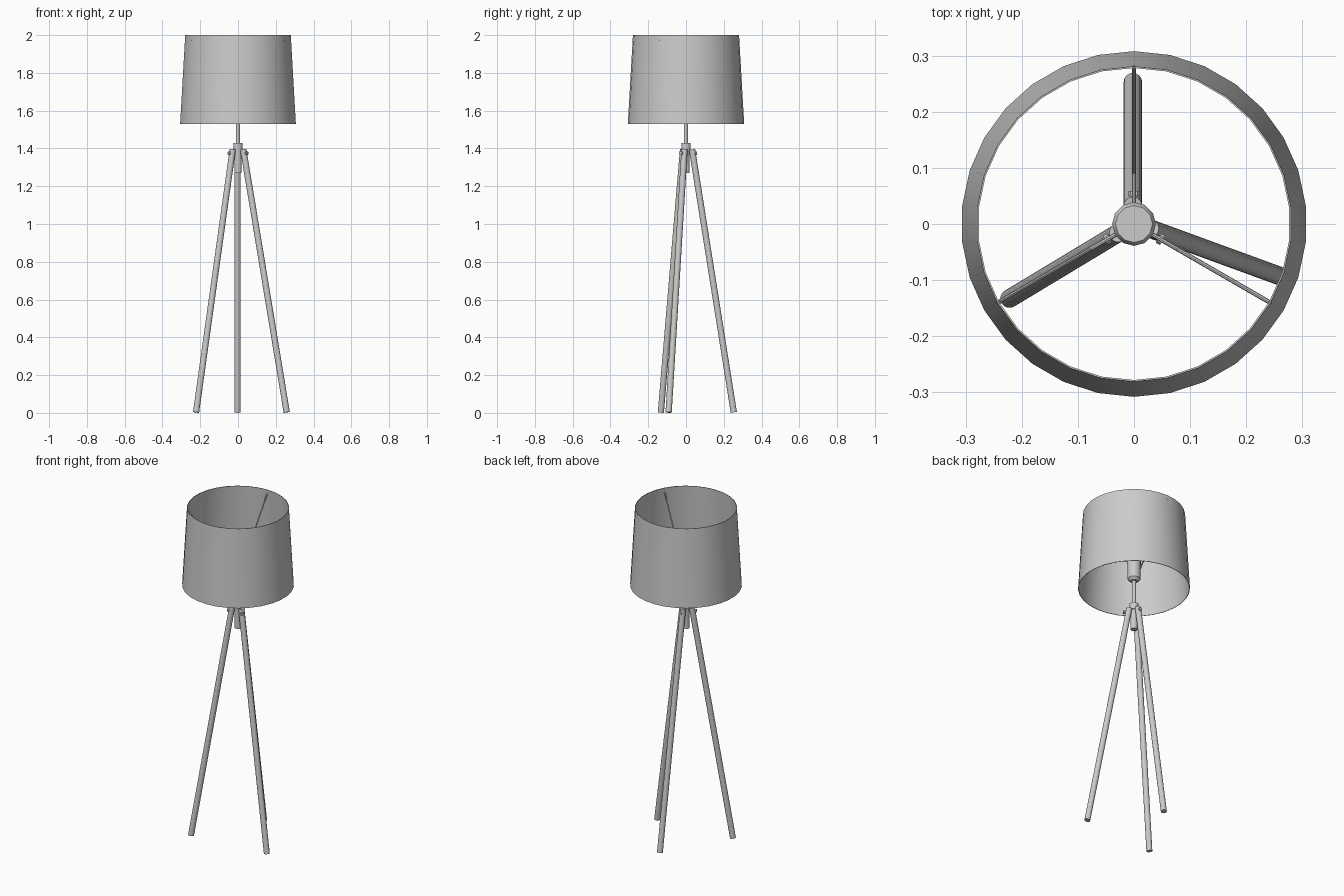
import bpy
from math import radians, sin, cos, pi, tau
from mathutils import Vector

cube = bpy.data.objects.get("Cube")
if cube:
    bpy.data.objects.remove(cube, do_unlink=True)

GREY = (0.6, 0.6, 0.6, 1)
mat = bpy.data.materials.new("plain_grey")
mat.use_nodes = True
mat.diffuse_color = GREY
mat.node_tree.nodes["Principled BSDF"].inputs["Base Color"].default_value = GREY


def add_mesh(name, verts, faces):
    mesh = bpy.data.meshes.new(name)
    mesh.from_pydata(verts, [], faces)
    mesh.materials.append(mat)
    obj = bpy.data.objects.new(name, mesh)
    bpy.context.collection.objects.link(obj)
    bpy.ops.object.select_all(action="DESELECT")
    obj.select_set(True)
    bpy.context.view_layer.objects.active = obj
    bpy.ops.object.shade_smooth_by_angle(angle=radians(35))
    return obj


def lathe(name, profile, sides, closed=False):
    """Spin (radius, z) points around z; open profiles get end caps."""
    verts, faces = [], []
    for r, z in profile:
        for k in range(sides):
            a = pi / 2 + tau * k / sides
            verts.append((r * cos(a), r * sin(a), z))
    count = len(profile)
    for i in range(count if closed else count - 1):
        lo, hi = i * sides, (i + 1) % count * sides
        for k in range(sides):
            n = (k + 1) % sides
            faces.append((lo + k, lo + n, hi + n, hi + k))
    if not closed:
        faces.append(tuple(reversed(range(sides))))
        faces.append(tuple(range((count - 1) * sides, count * sides)))
    return add_mesh(name, verts, faces)


def rod(name, start, end, radius, sides=12):
    """Straight round bar between two points."""
    start, end = Vector(start), Vector(end)
    axis = end - start
    obj = lathe(name, [(radius, 0), (radius, axis.length)], sides)
    obj.location = start
    obj.rotation_euler = axis.to_track_quat("Z", "Y").to_euler()
    return obj


# Thin tapered shade, open at both ends
lathe("lamp_shade", [(0.308, 1.53), (0.281, 2.0), (0.278, 2.0), (0.305, 1.53)],
      30, closed=True)

# Bulb socket, stem and tripod hub
lathe("bulb_socket", [(0.022, 1.575), (0.036, 1.59), (0.038, 1.70),
                      (0.039, 1.715), (0.033, 1.725)], 12)
lathe("stem", [(0.011, 1.42), (0.011, 1.58)], 12)
lathe("hub_cap", [(0.025, 1.39), (0.025, 1.43)], 12)
lathe("hub_body", [(0.019, 1.27), (0.019, 1.39)], 12)

# Legs, each given by its top and foot
legs = {
    "back_leg": ((-0.002, 0.032, 1.395), (-0.002, 0.253, 0.003)),
    "right_leg": ((-0.028, -0.016, 1.395), (-0.222, -0.133, 0.003)),
    "left_leg": ((0.028, -0.008, 1.395), (0.258, -0.092, 0.003)),
}
for name, (top, foot) in legs.items():
    rod(name, foot, top, 0.0165, 16)

# Bent shade supports and leg bolts, three of each around the axis
for side, degrees in (("back", 90), ("right", 210), ("left", 330)):
    a = radians(degrees)

    def at(r, z):
        return (r * cos(a), r * sin(a), z)

    rod(side + "_support_inner", at(0.03, 1.70), at(0.092, 1.70), 0.004, 8)
    rod(side + "_support_outer", at(0.09, 1.698), at(0.28, 1.975), 0.004, 8)
    rod(side + "_bolt", at(0.015, 1.375), at(0.052, 1.375), 0.005, 8)
    rod(side + "_bolt_head", at(0.05, 1.375), at(0.059, 1.375), 0.01, 10)
